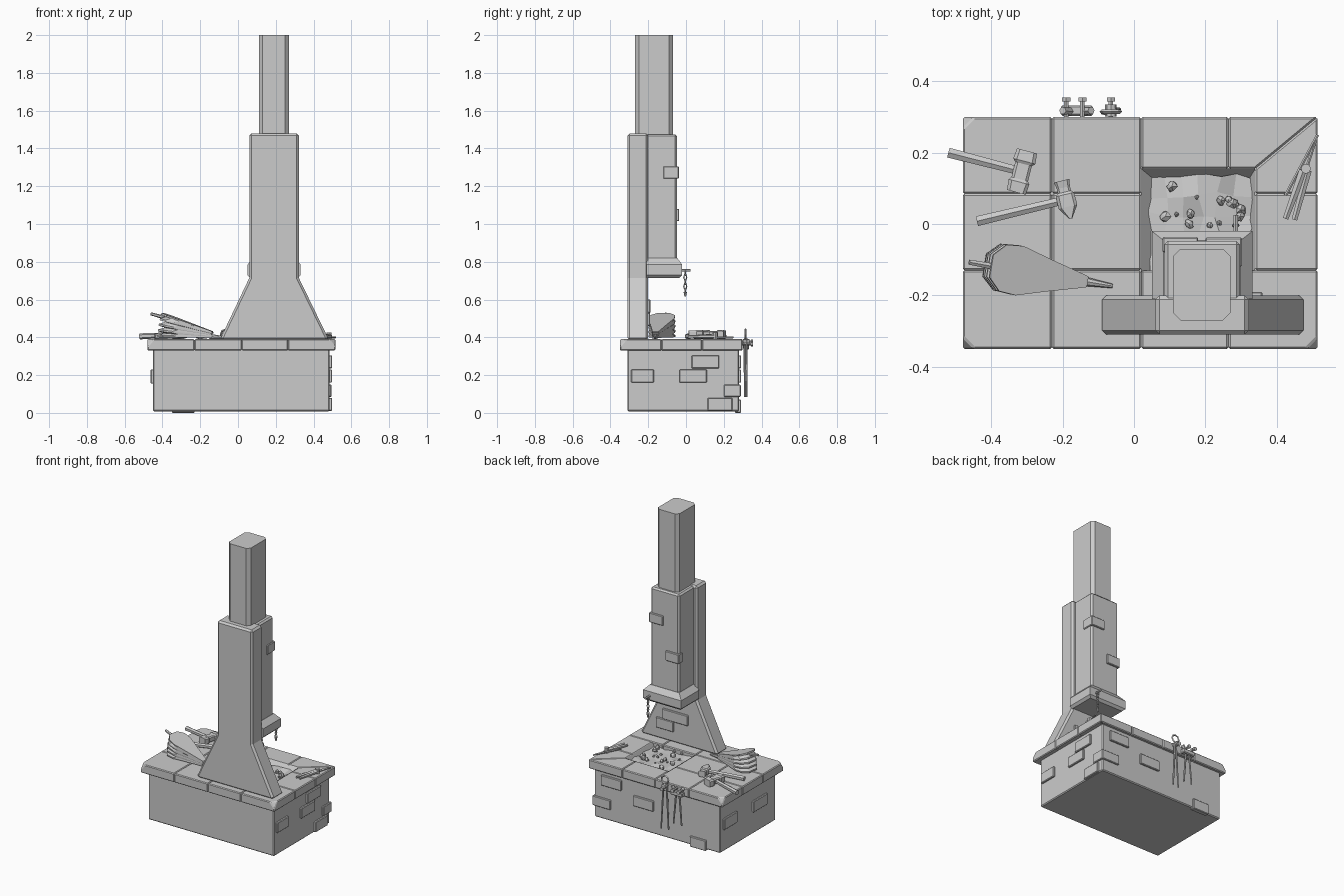
import bpy, bmesh, math, random
from mathutils import Vector, Matrix

if "Cube" in bpy.data.objects:
    bpy.data.objects.remove(bpy.data.objects["Cube"])
random.seed(4)

def finish(name, bm, bevel=0):
    bmesh.ops.recalc_face_normals(bm, faces=bm.faces)
    me = bpy.data.meshes.new(name)
    bm.to_mesh(me)
    bm.free()
    ob = bpy.data.objects.new(name, me)
    bpy.context.collection.objects.link(ob)
    if bevel:
        m = ob.modifiers.new("bevel", 'BEVEL')
        m.width, m.segments, m.limit_method = bevel, 1, 'ANGLE'
    return ob

def loft(name, rings, bevel=0):
    bm = bmesh.new()
    vs = [[bm.verts.new(p) for p in r] for r in rings]
    n = len(rings[0])
    for a, b in zip(vs, vs[1:]):
        for i in range(n):
            bm.faces.new((a[i], a[(i + 1) % n], b[(i + 1) % n], b[i]))
    bm.faces.new(vs[0])
    bm.faces.new(vs[-1])
    return finish(name, bm, bevel)

def rect(x0, x1, y0, y1, c=0):
    if not c:
        return [(x0, y0), (x1, y0), (x1, y1), (x0, y1)]
    return [(x0 + c, y0), (x1 - c, y0), (x1, y0 + c), (x1, y1 - c),
            (x1 - c, y1), (x0 + c, y1), (x0, y1 - c), (x0, y0 + c)]

def prism(name, pts, z0, z1, bevel=0):
    return loft(name, [[(x, y, z) for x, y in pts] for z in (z0, z1)], bevel)

def box(name, x0, x1, y0, y1, z0, z1, bevel=0):
    return prism(name, rect(x0, x1, y0, y1), z0, z1, bevel)

def rod(name, a, b, r1, r2=None, sides=6):
    a, b = Vector(a), Vector(b)
    bm = bmesh.new()
    rot = (b - a).to_track_quat('Z', 'Y').to_matrix().to_4x4()
    bmesh.ops.create_cone(bm, cap_ends=True, segments=sides, radius1=r1,
                          radius2=r1 if r2 is None else r2, depth=(b - a).length,
                          matrix=Matrix.Translation((a + b) / 2) @ rot)
    return finish(name, bm)

def ring(name, c, R, r, rot=(0, 0, 0), scale=(1, 1, 1), n=8):
    bpy.ops.mesh.primitive_torus_add(location=c, rotation=rot, major_radius=R, minor_radius=r,
                                     major_segments=n, minor_segments=4)
    ob = bpy.context.object
    ob.name, ob.scale = name, scale
    return ob

# brick base
box("base", -0.45, 0.485, -0.31, 0.28, 0.008, 0.345, 0.006)
for y0, y1, z in [(-0.29, -0.17, 0.16), (0.03, 0.175, 0.235), (-0.035, 0.11, 0.16), (0.115, 0.245, 0.01)]:
    box("right_brick", 0.47, 0.498, y0, y1, z, z + 0.07, 0.004)
for x0, x1, z in [(0.28, 0.43, 0.235), (0.04, 0.19, 0.16), (-0.35, -0.23, 0.0)]:
    box("back_brick", x0, x1, 0.26, 0.292, z, z + 0.07, 0.004)
for y0, y1 in [(0.11, 0.25), (-0.21, -0.06)]:
    box("left_brick", -0.462, -0.43, y0, y1, 0.155, 0.23, 0.004)
box("corner_brick", 0.36, 0.495, 0.2, 0.29, 0.085, 0.15, 0.004)

# table slabs around the fire pit
xs, ys = [-0.48, -0.23, 0.02], [-0.35, -0.13, 0.085, 0.30]
slabs = [rect(xs[i], xs[i + 1], ys[j], ys[j + 1]) for i in range(2) for j in range(3)]
slabs += [rect(0.02, 0.265, 0.155, 0.30), rect(0.34, 0.515, -0.13, 0.085),
          rect(0.265, 0.515, -0.35, -0.13), rect(0.02, 0.265, -0.35, -0.13),
          [(0.265, 0.155), (0.34, 0.155), (0.515, 0.30), (0.265, 0.30)],
          [(0.34, 0.085), (0.515, 0.085), (0.515, 0.30), (0.34, 0.155)]]
chips = [(Vector((-0.48, -0.35, 0.39)), Vector((-1, -1, 0.8))),
         (Vector((0.515, -0.35, 0.39)), Vector((1, -1, 0.8))),
         (Vector((-0.48, 0.30, 0.39)), Vector((-1, 1, 0.8)))]
for s in slabs:
    ob = prism("table_slab", s, 0.33, 0.39, 0.005)
    for c, nrm in chips:
        bm = bmesh.new()
        bm.from_mesh(ob.data)
        nrm = nrm.normalized()
        geom = bm.verts[:] + bm.edges[:] + bm.faces[:]
        bmesh.ops.bisect_plane(bm, geom=geom, plane_co=c - nrm * 0.02, plane_no=nrm, clear_outer=True)
        bmesh.ops.holes_fill(bm, edges=[e for e in bm.edges if e.is_boundary])
        bm.to_mesh(ob.data)
        bm.free()

# sloped pit rim
bm = bmesh.new()
outer = [bm.verts.new((x, y, 0.388)) for x, y in [(0.02, -0.2), (0.02, 0.155), (0.34, 0.155), (0.34, -0.2)]]
inner = [bm.verts.new((x, y, 0.355)) for x, y in [(0.05, -0.2), (0.05, 0.13), (0.325, 0.13), (0.325, -0.2)]]
for i in range(3):
    bm.faces.new((outer[i], inner[i], inner[i + 1], outer[i + 1]))
finish("pit_rim", bm)

# ash bed and coals
bm = bmesh.new()
bmesh.ops.create_grid(bm, x_segments=6, y_segments=6, size=0.5,
                      matrix=Matrix.Translation((0.187, -0.03, 0.362)) @ Matrix.Diagonal((0.29, 0.33, 1, 1)))
for v in bm.verts:
    v.co += Vector((random.uniform(-.01, .01), random.uniform(-.01, .01), random.uniform(-.008, .012)))
finish("ash_bed", bm)
for i in range(22):
    bm = bmesh.new()
    s = random.uniform(0.006, 0.017)
    bmesh.ops.create_icosphere(bm, subdivisions=1, radius=s)
    for v in bm.verts:
        v.co *= random.uniform(0.75, 1.2)
    bmesh.ops.translate(bm, verts=bm.verts, vec=(random.uniform(.08, .30), random.uniform(-.13, .11), .372))
    finish("coal", bm)

# chimney: flared front wall, rear flue, hood, upper stack
prof = [(-0.09, 0.385), (0.475, 0.385), (0.475, 0.40), (0.322, 0.715), (0.322, 1.48),
        (0.06, 1.48), (0.06, 0.715), (-0.09, 0.40)]
loft("chimney_wall", [[(x, y, z) for x, z in prof] for y in (-0.31, -0.2)], 0.012)
box("flue", 0.085, 0.297, -0.22, -0.048, 0.78, 1.475, 0.01)
hood = [(0.065, 0.317, -0.035, 0.715), (0.05, 0.332, -0.02, 0.73), (0.05, 0.332, -0.02, 0.785),
        (0.083, 0.299, -0.046, 0.82)]
loft("hood", [[(x, y, z) for x, y in rect(a, b, -0.21, c)] for a, b, c, z in hood])
prism("upper_stack", rect(0.11, 0.27, -0.27, -0.07, 0.02), 1.46, 2.0)
box("flue_brick", 0.2, 0.303, -0.12, -0.038, 1.24, 1.305, 0.004)
box("flue_brick", 0.08, 0.18, -0.08, -0.036, 1.015, 1.08, 0.004)
box("wall_brick", 0.12, 0.31, -0.21, -0.188, 0.53, 0.60, 0.004)
box("wall_brick", 0.23, 0.36, -0.21, -0.19, 0.46, 0.53, 0.004)

# chain on the hood
rod("chain_peg", (0.285, -0.03, 0.755), (0.285, 0.025, 0.755), 0.007)
for i in range(5):
    ring("chain_link", (0.285, -0.004, 0.742 - i * 0.024), 0.011, 0.004,
         (math.pi / 2, 0, math.pi / 2 * (i % 2)), (0.75, 1.35, 1), 6)
rod("chain_end", (0.285, -0.004, 0.64), (0.285, -0.004, 0.615), 0.009, 0.004)

# hammers lying on the table
def hammer(a, b, head):
    a, b = Vector((*a, 0.405)), Vector((*b, 0.415))
    h = rod("hammer_handle", a, b, 0.016, 0.013, 6)
    d = (b - a).normalized()
    p = Vector((-d.y, d.x, 0))
    rings = []
    for t, w, hgt in head:
        c = Vector((b.x, b.y, 0.415)) + p * t
        rings.append([c + d * u * w + Vector((0, 0, v * hgt)) for u, v in rect(-1, 1, -1, 1, 0.3)])
    loft("hammer_head", rings)

hammer((-0.52, 0.2), (-0.315, 0.147), [(-.06, .027, .022), (-.03, .03, .024), (-.022, .024, .019),
       (.022, .024, .019), (.03, .032, .024), (.06, .029, .022)])
hammer((-0.44, 0.008), (-0.19, 0.068), [(-.055, .004, .02), (-.02, .027, .022), (.015, .026, .022),
       (.022, .019, .017), (.035, .019, .017), (.055, .022, .02)])

# bellows: pear outline fanned about the nozzle
tip, end = Vector((-0.07, -0.172, 0)), Vector((-0.43, -0.113, 0))
d = (end - tip).normalized()
p = Vector((-d.y, d.x, 0))
half = [(0.07, 0.017), (0.18, 0.045), (0.27, 0.07), (0.32, 0.066), (0.355, 0.032)]
outline = half + [(u, -w) for u, w in reversed(half)]
def bell(k, s):
    a = math.radians(1 + 19 * k)
    return [tip + d * (u * (s + (1 - s) * 0.2)) * math.cos(a) + p * w * s
            + Vector((0, 0, 0.396 + 0.012 * k + u * math.sin(a))) for u, w in outline]
loft("bellows", [bell(i / 13, 1 if i % 3 < 2 else 0.88) for i in range(14)])
rod("bellows_nozzle", (-0.15, -0.159, 0.405), (-0.06, -0.174, 0.397), 0.014, 0.006, 8)
rod("bellows_handle", (-0.39, -0.12, 0.505), (-0.462, -0.107, 0.525), 0.01, 0.008)

# tongs lying on the right
rod("tongs_grip", (0.425, 0.015, 0.402), (0.475, 0.15, 0.405), 0.009, 0.014)
rod("tongs_grip", (0.45, 0.012, 0.402), (0.488, 0.15, 0.405), 0.009, 0.012)
rod("tongs_pivot", (0.482, 0.155, 0.39), (0.482, 0.155, 0.425), 0.014, sides=8)
rod("tongs_arm", (0.425, 0.08, 0.4), (0.515, 0.25, 0.4), 0.005)
rod("tongs_arm", (0.485, 0.16, 0.4), (0.512, 0.245, 0.4), 0.005)

# tools hanging on the back edge
for x, z in [(-0.19, 0.375), (-0.145, 0.375), (-0.065, 0.365)]:
    rod("peg", (x, 0.29, z), (x, 0.345, z), 0.007)
    rod("peg_head", (x, 0.343, z), (x, 0.355, z), 0.013)
ring("tongs_jaw", (-0.065, 0.315, 0.415), 0.026, 0.006, (math.pi / 2, 0, 0))
for s in (-1, 1):
    rod("hanging_tongs_leg", (-0.065 + s * 0.008, 0.315 + s * .005, 0.385),
        (-0.065 + s * 0.024, 0.317 + s * .005, 0.085), 0.007, 0.005)
    rod("pincer_leg", (-0.16 + s * 0.012, 0.315, 0.35), (-0.16 + s * 0.03, 0.318, 0.14), 0.007, 0.005)
    rod("pincer_jaw", (-0.16 + s * 0.012, 0.315, 0.345), (-0.16 + s * 0.04, 0.318, 0.39), 0.013, 0.011)
box("pincer_head", -0.205, -0.115, 0.303, 0.333, 0.335, 0.365, 0.005)
rod("tongs_rivet", (-0.065, 0.302, 0.375), (-0.065, 0.335, 0.375), 0.016, sides=8)
